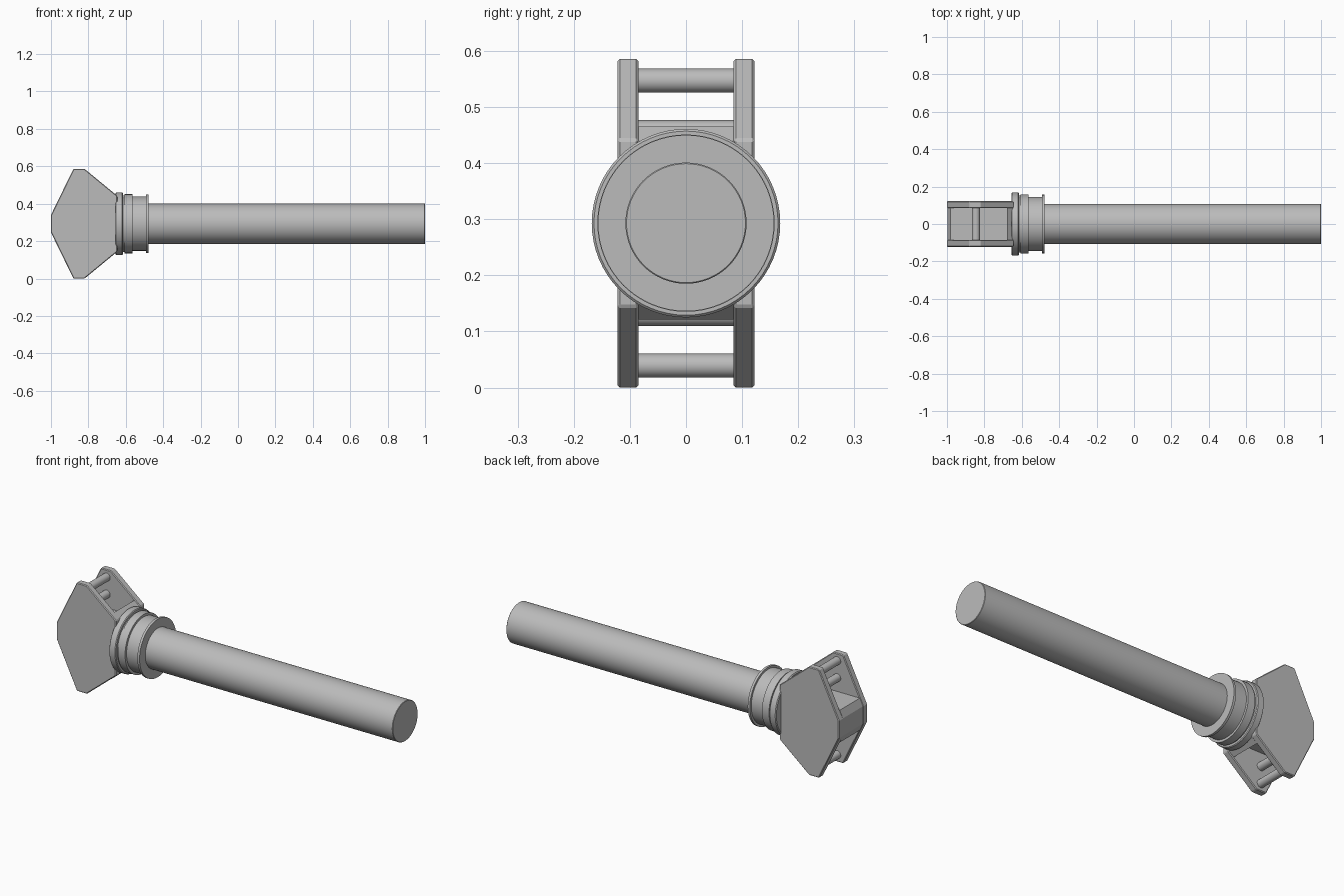
import bpy
import bmesh
import math
from mathutils import Matrix

cube = bpy.data.objects.get("Cube")
if cube:
    bpy.data.objects.remove(cube, do_unlink=True)

MID = 0.293  # height of the long axis

grey = bpy.data.materials.new("plain grey")
grey.use_nodes = True
grey.diffuse_color = (0.5, 0.5, 0.5, 1)
grey.node_tree.nodes["Principled BSDF"].inputs["Base Color"].default_value = (0.5, 0.5, 0.5, 1)


def finish(name, bm, smooth=False, bevel=0):
    bmesh.ops.recalc_face_normals(bm, faces=bm.faces)
    mesh = bpy.data.meshes.new(name)
    bm.to_mesh(mesh)
    bm.free()
    mesh.materials.append(grey)
    obj = bpy.data.objects.new(name, mesh)
    bpy.context.collection.objects.link(obj)
    if bevel:
        mod = obj.modifiers.new("edge bevel", "BEVEL")
        mod.width = bevel
        mod.segments = 1
    if smooth:
        bpy.ops.object.select_all(action="DESELECT")
        obj.select_set(True)
        bpy.context.view_layer.objects.active = obj
        bpy.ops.object.shade_smooth_by_angle(angle=math.radians(35))
    return obj


def slab(name, half, y0, y1, bevel=0):
    """Extrude an (x, height above axis) half outline, mirrored below the axis."""
    outline = half + [(x, -h) for x, h in reversed(half)]
    bm = bmesh.new()
    face = bm.faces.new([bm.verts.new((x, y0, MID + h)) for x, h in outline])
    ext = bmesh.ops.extrude_face_region(bm, geom=[face])
    verts = [v for v in ext["geom"] if isinstance(v, bmesh.types.BMVert)]
    bmesh.ops.translate(bm, verts=verts, vec=(0, y1 - y0, 0))
    return finish(name, bm, bevel=bevel)


def lathe(name, profile, steps=64):
    """Revolve an (x, radius) profile around the long axis."""
    bm = bmesh.new()
    rings = []
    for x, r in profile:
        rings.append([bm.verts.new((x, r * math.cos(a), MID + r * math.sin(a)))
                      for a in (2 * math.pi * i / steps for i in range(steps))])
    for a, b in zip(rings, rings[1:]):
        for i in range(steps):
            j = (i + 1) % steps
            bm.faces.new((a[i], a[j], b[j], b[i]))
    bm.faces.new(rings[0])
    bm.faces.new(rings[-1])
    return finish(name, bm, smooth=True)


def cross_pin(name, x, z, radius):
    bm = bmesh.new()
    place = Matrix.Translation((x, 0, z)) @ Matrix.Rotation(math.pi / 2, 4, "X")
    bmesh.ops.create_cone(bm, cap_ends=True, segments=32, radius1=radius,
                          radius2=radius, depth=0.18, matrix=place)
    return finish(name, bm, smooth=True)


# Two side plates of the head
plate = [(-1, 0.047), (-0.88, 0.293), (-0.82, 0.293), (-0.645, 0.149)]
for side, name in ((-1, "front_plate"), (1, "back_plate")):
    slab(name, plate, side * 0.085, side * 0.122, bevel=0.004)

# Core between the plates, with a raised wall next to the collar
core = [(-0.998, 0.047), (-0.98, 0.087), (-0.68, 0.087), (-0.68, 0.172), (-0.648, 0.146)]
slab("head_core", core, -0.086, 0.086)

# Two pins above and two below the core
for side, label in ((1, "upper"), (-1, "lower")):
    cross_pin(label + "_outer_pin", -0.845, MID + side * 0.254, 0.0215)
    cross_pin(label + "_inner_pin", -0.845, MID + side * 0.162, 0.0215)

# Stepped collar with a groove and an end flange
lathe("collar", [(-0.655, 0.163), (-0.651, 0.168), (-0.619, 0.168), (-0.615, 0.164),
                 (-0.615, 0.152), (-0.607, 0.152), (-0.607, 0.158), (-0.565, 0.158),
                 (-0.565, 0.145), (-0.492, 0.145), (-0.492, 0.157), (-0.479, 0.157)])

# Long handle
lathe("handle", [(-0.5, 0.108), (0.998, 0.108), (1, 0.106)])
